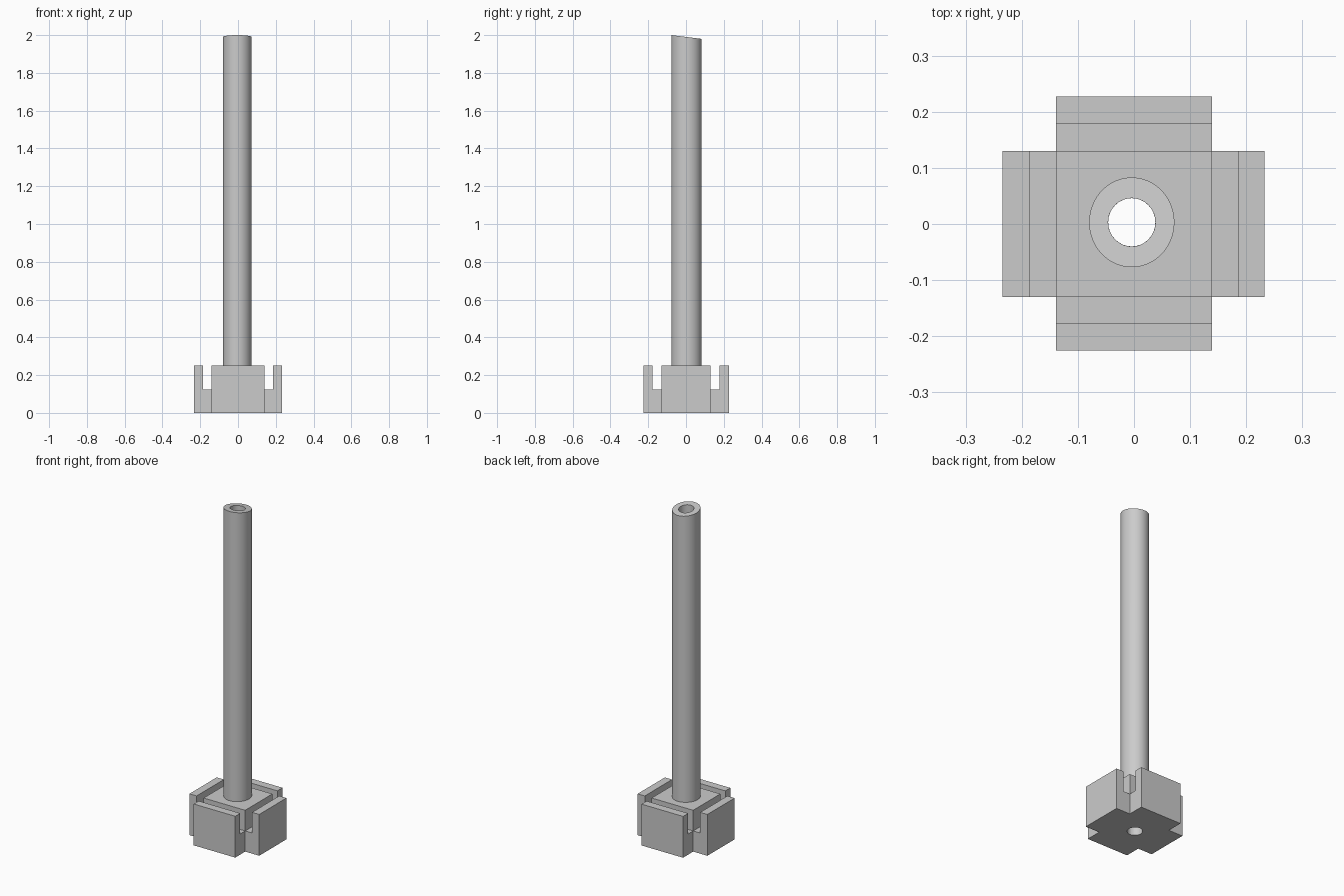
import bpy, bmesh
from math import cos, sin, tau

if "Cube" in bpy.data.objects:
    bpy.data.objects.remove(bpy.data.objects["Cube"])

grey = bpy.data.materials.new("plain grey")
grey.use_nodes = True
colour = (0.6, 0.6, 0.6, 1)
grey.diffuse_color = colour
grey.node_tree.nodes["Principled BSDF"].inputs["Base Color"].default_value = colour

CX, CY = -0.004, 0.003
BASE_TOP, LEDGE = 0.25, 0.125


def finish(bm, name):
    bmesh.ops.recalc_face_normals(bm, faces=bm.faces)
    mesh = bpy.data.meshes.new(name)
    bm.to_mesh(mesh)
    bm.free()
    mesh.materials.append(grey)
    obj = bpy.data.objects.new(name, mesh)
    bpy.context.collection.objects.link(obj)
    return obj


def ring(bm, radius_x, radius_y, sides, height):
    """Add a ring of vertices; height is a function of y."""
    verts = []
    for i in range(sides):
        a = tau * i / sides
        y = CY + radius_y * sin(a)
        verts.append(bm.verts.new((CX + radius_x * cos(a), y, height(y))))
    return verts


def bridge(bm, a, b):
    for i in range(len(a)):
        j = (i + 1) % len(a)
        bm.faces.new((a[i], a[j], b[j], b[i]))


def raise_faces(bm, faces, amount):
    made = bmesh.ops.extrude_face_region(bm, geom=faces, use_keep_orig=False)["geom"]
    bmesh.ops.translate(bm, vec=(0, 0, amount),
                        verts=[v for v in made if isinstance(v, bmesh.types.BMVert)])
    return [f for f in made if isinstance(f, bmesh.types.BMFace)]


# Cross-shaped base: a centre block, four channels and four upright plates
xs = (-0.234, -0.186, -0.139, 0.139, 0.185, 0.233)
ys = (-0.225, -0.177, -0.13, 0.13, 0.178, 0.227)
bm = bmesh.new()
grid = [[bm.verts.new((x, y, 0)) for y in ys] for x in xs]
for i in range(5):
    for j in range(5):
        if i == 2 or j == 2:
            bm.faces.new((grid[i][j], grid[i + 1][j], grid[i + 1][j + 1], grid[i][j + 1]))
bmesh.ops.delete(bm, geom=[v for v in bm.verts if not v.link_faces], context='VERTS')
floor = list(bm.faces)
bottom = bmesh.ops.duplicate(bm, geom=floor)
tops = raise_faces(bm, floor, LEDGE)


def is_channel(face):
    c = face.calc_center_median()
    return xs[2] > c.x > xs[1] or xs[4] > c.x > xs[3] or ys[2] > c.y > ys[1] or ys[4] > c.y > ys[3]


raise_faces(bm, [f for f in tops if not is_channel(f)], BASE_TOP - LEDGE)
bmesh.ops.remove_doubles(bm, verts=bm.verts, dist=0.0001)
base = finish(bm, "cross_base")

# Bore through the base
bm = bmesh.new()
low = ring(bm, 0.042, 0.043, 32, lambda y: -0.1)
high = ring(bm, 0.042, 0.043, 32, lambda y: 0.4)
bridge(bm, low, high)
bm.faces.new(low)
bm.faces.new(high)
cutter = finish(bm, "bore_cutter")
cutter.hide_render = True
cutter.hide_set(True)
cut = base.modifiers.new("bore", 'BOOLEAN')
cut.operation = 'DIFFERENCE'
cut.object = cutter
cut.solver = 'EXACT'
bpy.context.view_layer.objects.active = base
base.select_set(True)
bpy.ops.object.modifier_apply(modifier=cut.name)
bpy.data.objects.remove(cutter)
base.select_set(False)

# Hollow shaft with a slanted upper end
def slant(y):
    return 1.99 - 0.125 * (y - CY)


def seat(y):
    return BASE_TOP


bm = bmesh.new()
rings = [ring(bm, 0.076, 0.08, 64, seat), ring(bm, 0.076, 0.08, 64, slant),
         ring(bm, 0.042, 0.043, 64, slant), ring(bm, 0.042, 0.043, 64, seat)]
for a, b in zip(rings, rings[1:]):
    bridge(bm, a, b)
shaft = finish(bm, "hollow_shaft")
bpy.context.view_layer.objects.active = shaft
shaft.select_set(True)
bpy.ops.object.shade_smooth_by_angle()
